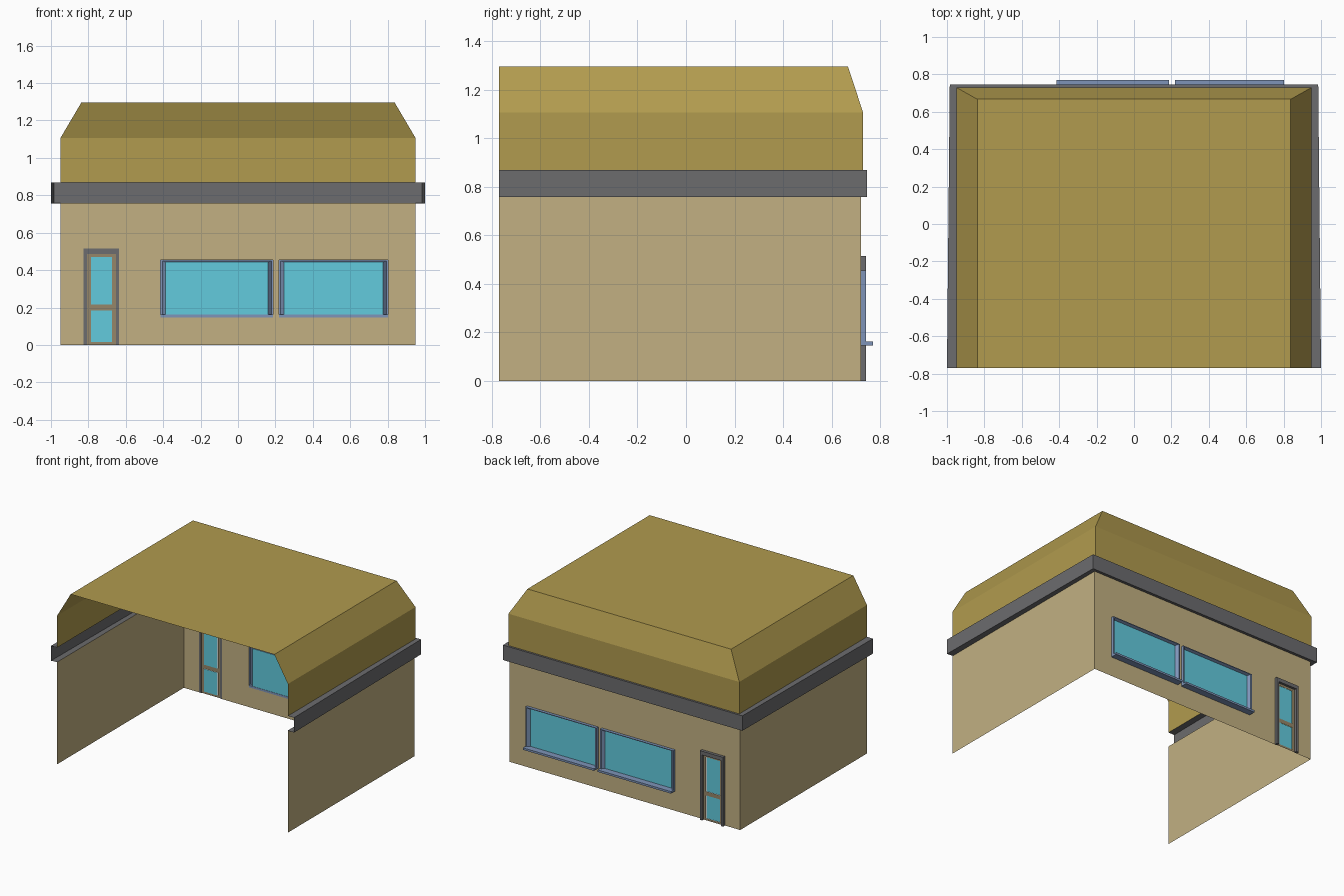
import bpy

if "Cube" in bpy.data.objects:
    bpy.data.objects.remove(bpy.data.objects["Cube"])

FRONT = -0.77      # the open front edge
WALL_Y = 0.72      # plane of the back wall


def srgb(r, g, b):
    f = lambda c: c / 12.92 if c <= 0.04045 else ((c + 0.055) / 1.055) ** 2.4
    return tuple(f(c / 255) for c in (r, g, b)) + (1.0,)


def material(name, rgb):
    m = bpy.data.materials.new(name)
    m.diffuse_color = srgb(*rgb)
    m.use_nodes = True
    m.node_tree.nodes["Principled BSDF"].inputs["Base Color"].default_value = m.diffuse_color
    return m


TAN = material("tan wall", (194, 176, 130))
OLIVE = material("olive roof", (177, 155, 78))
GREY = material("grey trim", (108, 108, 110))
BLUE = material("slate blue frame", (126, 148, 184))
GLASS = material("cyan glass", (98, 203, 222))
BROWN = material("door brown", (150, 134, 104))


def make(name, verts, faces, mats, mat_ids=None):
    me = bpy.data.meshes.new(name)
    me.from_pydata(verts, [], faces)
    for m in mats:
        me.materials.append(m)
    if mat_ids:
        for p, i in zip(me.polygons, mat_ids):
            p.material_index = i
    ob = bpy.data.objects.new(name, me)
    bpy.context.collection.objects.link(ob)
    return ob


def u_shell(name, levels, mat, cap=False):
    """Loft U-shaped outlines, open to the front: (front half width, back half width, back y, z)."""
    verts, faces = [], []
    for hf, hb, y, z in levels:
        verts += [(-hf, FRONT, z), (-hb, y, z), (hb, y, z), (hf, FRONT, z)]
    for k in range(len(levels) - 1):
        for i in range(3):
            a = 4 * k + i
            faces.append((a, a + 4, a + 5, a + 1))
    if cap:
        n = len(verts)
        faces.append((n - 1, n - 2, n - 3, n - 4))
    return make(name, verts, faces, [mat])


def panel(name, x_range, z_range, holes, y, mat):
    """Flat panel facing +y with rectangular holes (x0, x1, z0, z1)."""
    xs = sorted(set(x_range) | {h[i] for h in holes for i in (0, 1)})
    zs = sorted(set(z_range) | {h[i] for h in holes for i in (2, 3)})
    verts = [(x, y, z) for z in zs for x in xs]
    faces, w = [], len(xs)
    for j in range(len(zs) - 1):
        for i in range(w - 1):
            cx, cz = (xs[i] + xs[i + 1]) / 2, (zs[j] + zs[j + 1]) / 2
            if not any(h[0] < cx < h[1] and h[2] < cz < h[3] for h in holes):
                a = j * w + i
                faces.append((a, a + w, a + w + 1, a + 1))
    return make(name, verts, faces, [mat])


def box(name, x0, x1, y0, y1, z0, z1, mat):
    v = [(x, y, z) for x in (x0, x1) for y in (y0, y1) for z in (z0, z1)]
    f = [(0, 1, 3, 2), (4, 6, 7, 5), (0, 4, 5, 1), (2, 3, 7, 6), (0, 2, 6, 4), (1, 5, 7, 3)]
    return make(name, v, f, [mat])


def window(name, x0, x1, z0, z1):
    """Mitred frame sloping in to the glass, with a sill below."""
    verts, faces = [], []
    for dx, dz, y in ((0, 0, 0.72), (0, 0, 0.742), (0.01, 0.005, 0.742), (0.027, 0.013, 0.722)):
        verts += [(x0 + dx, y, z0 + dz), (x0 + dx, y, z1 - dz),
                  (x1 - dx, y, z1 - dz), (x1 - dx, y, z0 + dz)]
    for k in range(3):
        for i in range(4):
            a, b = 4 * k + i, 4 * k + (i + 1) % 4
            faces.append((a, b, b + 4, a + 4))
    faces.append((12, 13, 14, 15))
    make(name, verts, faces, [BLUE, GLASS], [0] * 12 + [1])
    box(name + "_sill", x0, x1, WALL_Y, 0.77, z0, z0 + 0.015, BLUE)


# Walls: two sides, and a back wall with openings
openings = {"door": (-0.825, -0.635, 0.0, 0.515),
            "window_a": (-0.415, 0.188, 0.147, 0.455),
            "window_b": (0.218, 0.803, 0.147, 0.455)}
for s, side in ((-1, "left"), (1, "right")):
    x = 0.95 * s
    pts = [(x, FRONT, 0), (x, WALL_Y, 0), (x, WALL_Y, 0.76), (x, FRONT, 0.76)]
    make(side + "_wall", pts, [(0, 1, 2, 3) if s > 0 else (3, 2, 1, 0)], [TAN])
panel("back_wall", (-0.95, 0.95), (0, 0.76), list(openings.values()), WALL_Y, TAN)

# Projecting band, hollow on the inside
u_shell("band", [(0.95, 0.95, 0.72, 0.76), (1.0, 0.985, 0.745, 0.757),
                 (1.0, 0.985, 0.745, 0.868), (0.95, 0.95, 0.73, 0.868)], GREY)

# Roof with sloped shoulders
u_shell("roof", [(0.95, 0.95, 0.73, 0.868), (0.95, 0.95, 0.73, 1.105),
                 (0.838, 0.838, 0.667, 1.295)], OLIVE, cap=True)

# Windows
for key in ("window_a", "window_b"):
    window(key, *openings[key])

# Door: grey surround, leaf with two panes
dx0, dx1, _, dz1 = openings["door"]
box("door_jamb_left", dx0, dx0 + 0.018, WALL_Y, 0.742, 0, dz1, GREY)
box("door_jamb_right", dx1 - 0.018, dx1, WALL_Y, 0.742, 0, dz1, GREY)
box("door_header", dx0 + 0.018, dx1 - 0.018, WALL_Y, 0.742, 0.487, dz1, GREY)
panes = [(-0.787, -0.673, 0.015, 0.185), (-0.787, -0.673, 0.215, 0.47)]
panel("door_leaf", (dx0 + 0.018, dx1 - 0.018), (0, 0.487), panes, 0.724, BROWN)
for n, (a, b, c, d) in enumerate(panes):
    panel("door_glass_%d" % n, (a, b), (c, d), [], 0.722, GLASS)
